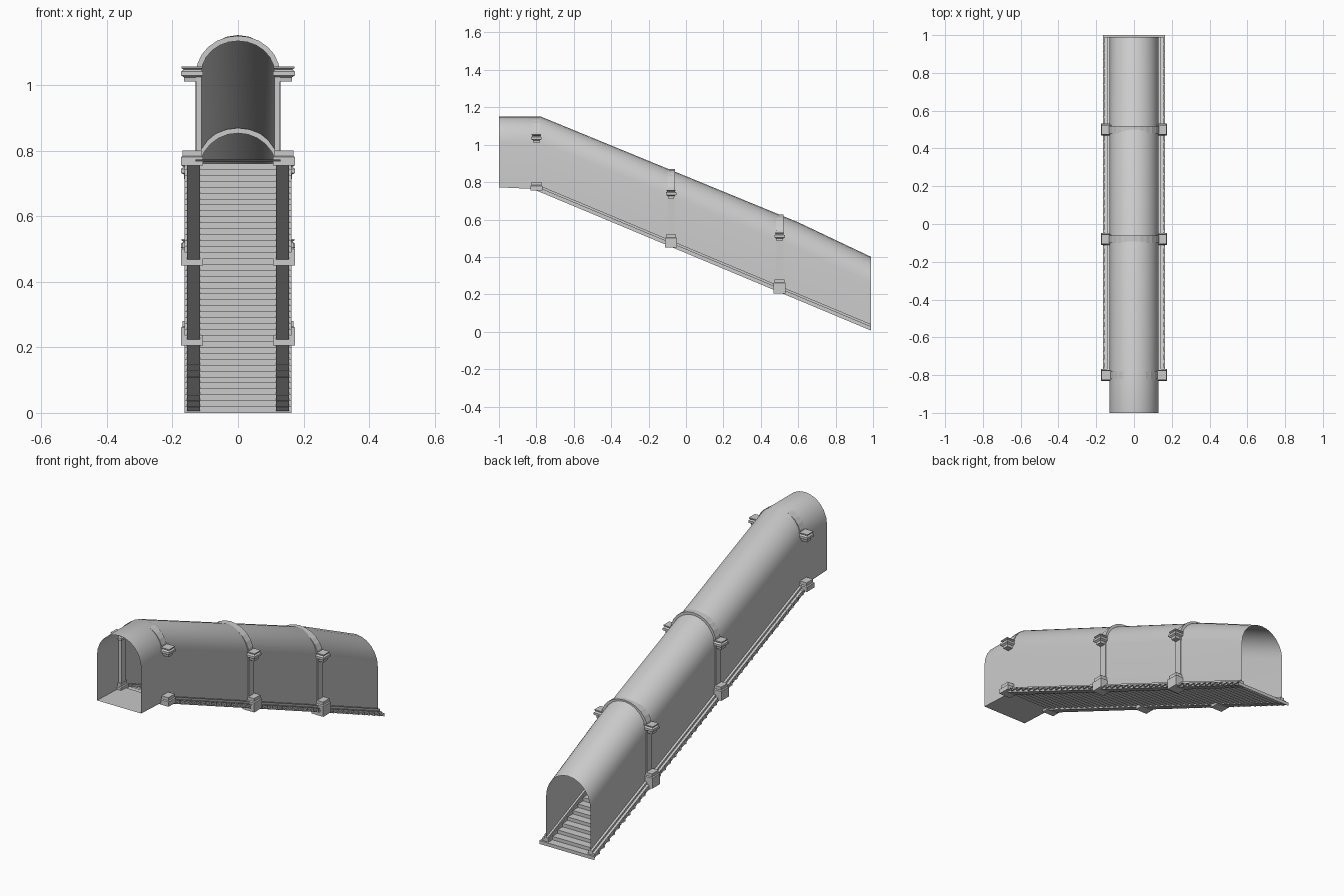
import bpy, bmesh
from math import pi, sin, cos

if "Cube" in bpy.data.objects:
    bpy.data.objects.remove(bpy.data.objects["Cube"])


def make(name, verts, faces, smooth=False):
    me = bpy.data.meshes.new(name)
    me.from_pydata(verts, [], faces)
    bm = bmesh.new()
    bm.from_mesh(me)
    bmesh.ops.recalc_face_normals(bm, faces=bm.faces)
    bm.to_mesh(me)
    bm.free()
    ob = bpy.data.objects.new(name, me)
    bpy.context.collection.objects.link(ob)
    if smooth:
        bpy.context.view_layer.objects.active = ob
        ob.select_set(True)
        bpy.ops.object.shade_smooth_by_angle(angle=pi / 6)
        ob.select_set(False)
    return ob


def loft(name, rings, closed=False, caps=False, smooth=False):
    """Skin a row of equal-length point rings."""
    n = len(rings[0])
    faces = []
    for i in range(len(rings) - 1):
        for j in range(n if closed else n - 1):
            k = (j + 1) % n
            faces.append((i * n + j, i * n + k, (i + 1) * n + k, (i + 1) * n + j))
    if caps:
        faces.append(tuple(range(n)))
        faces.append(tuple((len(rings) - 1) * n + j for j in range(n)))
    return make(name, [p for r in rings for p in r], faces, smooth)


def mirror_x(ob):
    ob.modifiers.new("Mirror", 'MIRROR')


def stack(name, x, y, profile):
    """Square moulding: profile is (half width x, half width y, z)."""
    rings = [[(x - a, y - b, z), (x + a, y - b, z), (x + a, y + b, z), (x - a, y + b, z)]
             for a, b, z in profile]
    mirror_x(loft(name, rings, closed=True, caps=True))


# vaulted thin shell: y, bottom, top
def section(y, bottom, top, w=0.13, rise=0.14, n=12):
    arch = [(w * cos(pi * i / n), y, top - rise + rise * sin(pi * i / n)) for i in range(n + 1)]
    return [(w, y, bottom)] + arch + [(-w, y, bottom)]


loft("tunnel_shell", [section(*s) for s in
     ((-1, 0.772, 1.152), (-0.78, 0.762, 1.152), (0.6, 0.18, 0.585), (0.99, 0.015, 0.40))],
     smooth=True)

# landing floor
loft("landing_floor", [[(-0.13, y, z), (0.13, y, z)] for y, z in ((-1, 0.772), (-0.79, 0.765))])

# zigzag stair sheet
y0, z0, y1, z1, steps = -0.8, 0.76, 1.0, 0.0, 42
dy, dz = (y1 - y0) / steps, (z0 - z1) / steps
path = [(y0, z0)]
for i in range(steps):
    path += [(y0 + (i + 1) * dy, z0 - i * dz), (y0 + (i + 1) * dy, z0 - (i + 1) * dz)]
loft("stairs", [[(-0.163, y, z), (0.163, y, z)] for y, z in path])


# sloping side stringers
def stringer(name, xa, xb, low, high):
    rings = [[(xa, y, z + low), (xb, y, z + low), (xb, y, z + high), (xa, y, z + high)]
             for y, z in ((-0.8, 0.755), (0.99, 0.006))]
    mirror_x(loft(name, rings, closed=True, caps=True))


stringer("stringer", 0.116, 0.155, 0.0, 0.022)
stringer("stringer_cap", 0.120, 0.142, 0.022, 0.034)

# bays: y, base bottom, base top, capital centre, outer half width, arch rise
for y, bz, bt, cz, w, rise in ((-0.8, 0.755, 0.80, 1.035, 0.128, 0.115),
                               (-0.08, 0.45, 0.52, 0.738, 0.135, 0.131),
                               (0.5, 0.205, 0.28, 0.51, 0.135, 0.116)):
    x = 0.14
    # pier base
    stack("pier_base", x, y, [(0.034, 0.032, bz), (0.034, 0.032, bt - 0.02),
                              (0.029, 0.027, bt - 0.016), (0.029, 0.027, bt)])
    # capital
    stack("capital", x, y, [(0.024, 0.016, cz - 0.025), (0.024, 0.018, cz - 0.012),
                            (0.034, 0.028, cz - 0.006), (0.034, 0.028, cz + 0.006),
                            (0.026, 0.02, cz + 0.012), (0.032, 0.025, cz + 0.016),
                            (0.032, 0.025, cz + 0.021)])
    # column
    xc, h = (w + 0.112) / 2, (w - 0.112) / 2
    stack("column", xc, y, [(h, 0.02, bt - 0.01), (h, 0.02, cz)])
    # arch rib
    n, t = 12, 0.016
    rings = []
    for i in range(n + 1):
        c, s = cos(pi * i / n), sin(pi * i / n)
        rings.append([(c * (w - d), yy, cz + s * (rise - d)) for d, yy in
                      ((0, y - 0.02), (0, y + 0.02), (t, y + 0.02), (t, y - 0.02))])
    loft("arch_rib", rings, closed=True, caps=True)
